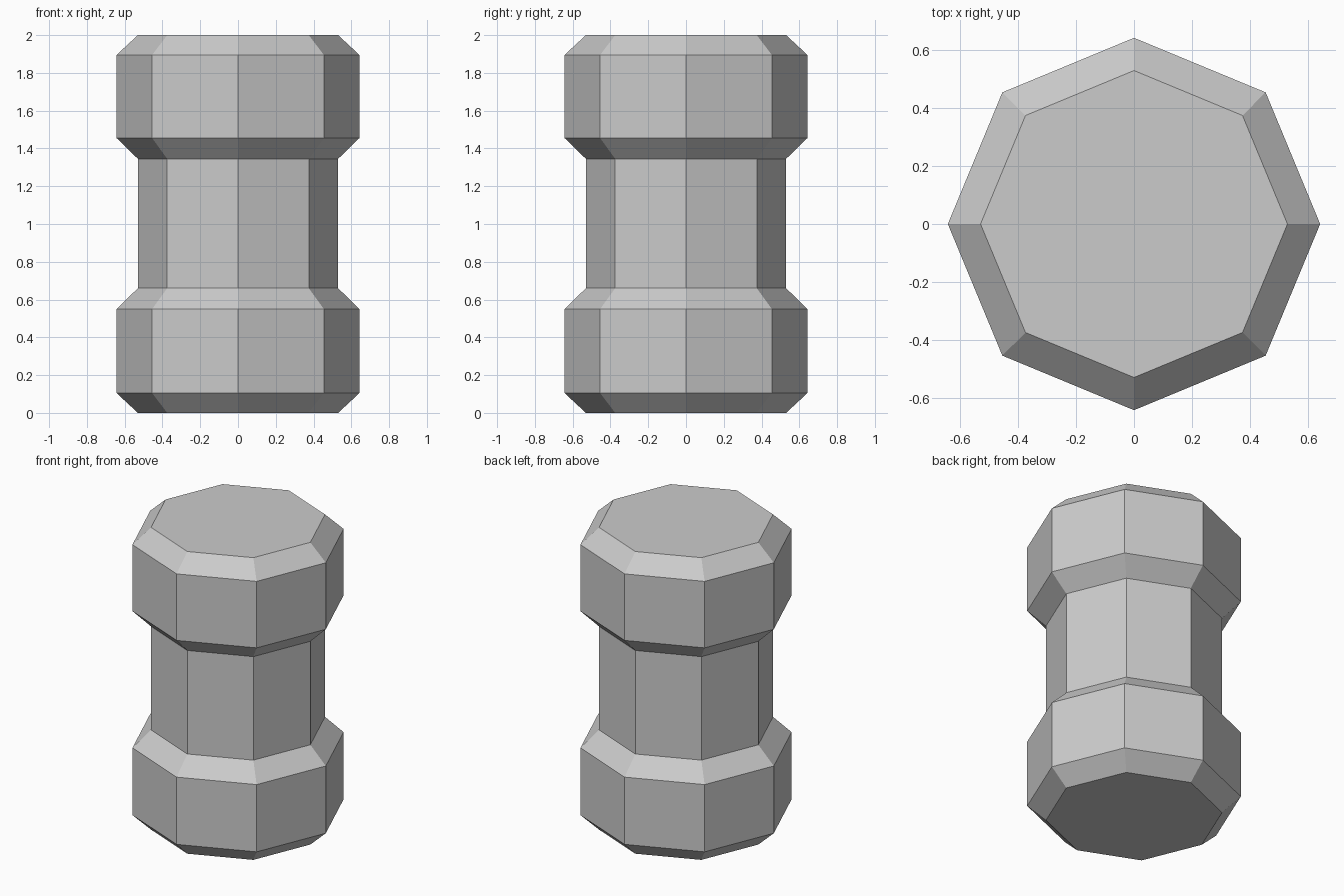
import bpy, bmesh
from math import cos, sin, tau

cube = bpy.data.objects.get("Cube")
if cube:
    bpy.data.objects.remove(cube, do_unlink=True)

SIDES = 8
WIDE, NARROW = 0.643, 0.53

# One flat grey for the whole body
grey = bpy.data.materials.new("plain grey")
grey.use_nodes = True
colour = (0.6, 0.6, 0.6, 1)
grey.diffuse_color = colour
grey.node_tree.nodes["Principled BSDF"].inputs["Base Color"].default_value = colour

# Outline from base to top: chamfered foot, narrow grip, chamfered head
profile = [(NARROW, 0), (WIDE, 0.105), (WIDE, 0.55), (NARROW, 0.66),
           (NARROW, 1.345), (WIDE, 1.455), (WIDE, 1.895), (NARROW, 2)]

# Stack octagonal rings and bridge them
bm = bmesh.new()
rings = [[bm.verts.new((r * cos(tau * i / SIDES), r * sin(tau * i / SIDES), z))
          for i in range(SIDES)] for r, z in profile]
for low, high in zip(rings, rings[1:]):
    for i in range(SIDES):
        j = (i + 1) % SIDES
        bm.faces.new((low[i], low[j], high[j], high[i]))

# End caps
bm.faces.new(rings[0][::-1])
bm.faces.new(rings[-1])

mesh = bpy.data.meshes.new("dumbbell_body")
bm.to_mesh(mesh)
bm.free()
mesh.materials.append(grey)
body = bpy.data.objects.new("dumbbell_body", mesh)
bpy.context.collection.objects.link(body)
